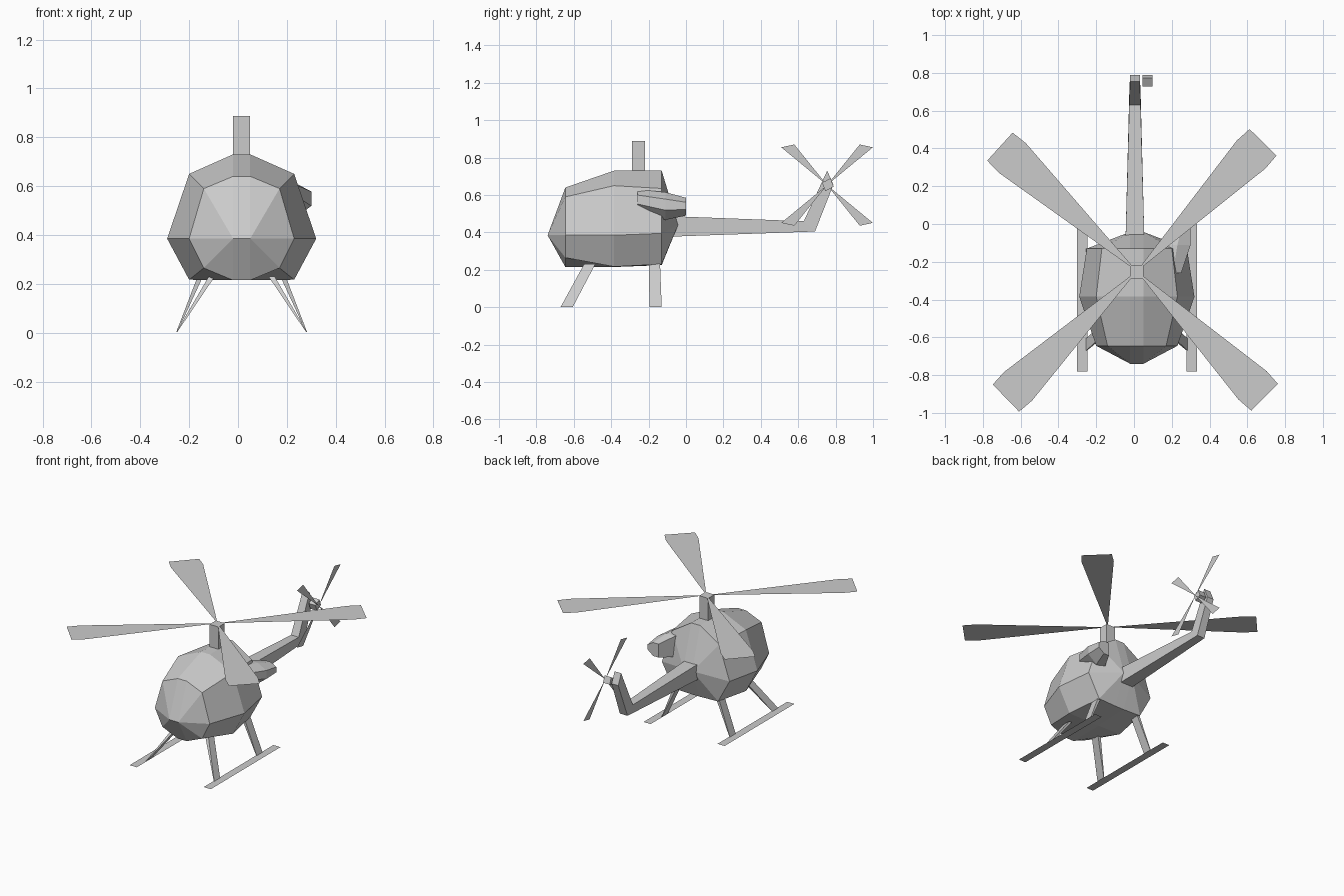
import bpy
import bmesh
from math import cos, sin, radians
from mathutils import Vector

cube = bpy.data.objects.get("Cube")
if cube:
    bpy.data.objects.remove(cube)

grey = bpy.data.materials.new("plain grey")
grey.use_nodes = True
grey.diffuse_color = (0.6, 0.6, 0.6, 1)
grey.node_tree.nodes["Principled BSDF"].inputs["Base Color"].default_value = grey.diffuse_color

CX = 0.015  # centre line of the fuselage


def finish(name, bm):
    """Weld, fix normals and link a flat shaded object."""
    bmesh.ops.remove_doubles(bm, verts=bm.verts, dist=0.0005)
    bmesh.ops.recalc_face_normals(bm, faces=bm.faces)
    mesh = bpy.data.meshes.new(name)
    bm.to_mesh(mesh)
    bm.free()
    mesh.materials.append(grey)
    obj = bpy.data.objects.new(name, mesh)
    bpy.context.collection.objects.link(obj)
    return obj


def loft(name, rings, caps=True):
    """Skin matching closed rings of points."""
    bm = bmesh.new()
    loops = [[bm.verts.new(p) for p in ring] for ring in rings]
    n = len(loops[0])
    for a, b in zip(loops, loops[1:]):
        for i in range(n):
            j = (i + 1) % n
            bm.faces.new((a[i], a[j], b[j], b[i]))
    if caps:
        bm.faces.new(loops[0])
        bm.faces.new(loops[-1])
    return finish(name, bm)


def sheets(name, outlines):
    """Flat faces, one for each outline."""
    bm = bmesh.new()
    for outline in outlines:
        bm.faces.new([bm.verts.new(p) for p in outline])
    return finish(name, bm)


def box(name, x0, x1, y0, y1, z0, z1):
    return loft(name, [[(x0, y0, z), (x1, y0, z), (x1, y1, z), (x0, y1, z)] for z in (z0, z1)])


# Fuselage: mirrored half sections from nose to tail, each (half width, height)
def section(y, half):
    right = [(CX + w, y, z) for w, z in half]
    left = [(CX - w, y, z) for w, z in reversed(half)]
    return right + left


MID = 0.035  # half width of the flat centre strip
loft("fuselage", [
    section(-0.74, [(MID, 0.385)] * 5),
    section(-0.645, [(MID, 0.64), (0.155, 0.59), (0.215, 0.385), (0.155, 0.265), (MID, 0.215)]),
    section(-0.385, [(MID, 0.73), (0.215, 0.65), (0.305, 0.385), (0.215, 0.217), (MID, 0.215)]),
    section(-0.13, [(MID, 0.73), (0.185, 0.635), (0.265, 0.395), (0.175, 0.23), (MID, 0.225)]),
    section(-0.042, [(MID, 0.44)] * 5),
], caps=False)

# Tail boom bending up into the fin
boom = []
for half, top, low in [
    (0.05, (-0.09, 0.487), (-0.09, 0.377)),
    (0.03, (0.63, 0.46), (0.69, 0.405)),
    (0.026, (0.755, 0.73), (0.788, 0.655)),
]:
    boom.append([(0.005 + s * half, *p) for s, p in ((-1, top), (1, top), (1, low), (-1, low))])
loft("tail_boom", boom)

# Exhaust pod on the left flank: six sided sections
pod = []
for y, x0, x1, z0, z1 in [
    (-0.26, 0.16, 0.25, 0.51, 0.63),
    (-0.11, 0.16, 0.30, 0.467, 0.615),
    (0.0, 0.215, 0.30, 0.49, 0.585),
]:
    h, xm = z1 - z0, (x0 + x1) / 2
    pod.append([(x0, y, z0), (xm, y, z0), (x1, y, z0 + h * 0.35),
                (x1, y, z0 + h * 0.75), (xm, y, z1), (x0, y, z1)])
loft("exhaust_pod", pod)

# Main rotor: mast and four thin tapered blades
box("rotor_mast", CX - MID, CX + MID, -0.29, -0.22, 0.70, 0.888)
hub = Vector((CX, -0.25, 0.89))
blades = []
for angle, reach in ((45.6, 0.955), (137.7, 0.98), (224.1, 0.965), (315.4, 0.95)):
    a = radians(angle)
    along, side = Vector((cos(a), sin(a), 0)), Vector((-sin(a), cos(a), 0))
    blades.append([hub + along * r + side * w for r, w in (
        (0, 0), (reach - 0.09, -0.106), (reach, -0.1), (reach, 0.1), (reach - 0.09, 0.106))])
sheets("main_rotor_blades", blades)

# Tail rotor: small hub beside the fin with four thin blades
lower = [(0.745, 0.62), (0.79, 0.645), (0.772, 0.69), (0.728, 0.665)]
loft("tail_rotor_hub", [[(x, y, z) for y, z in lower] for x in (0.045, 0.097)])
ty, tz, tx = 0.754, 0.653, 0.105
sheets("tail_rotor_blades", [
    [(tx, ty, tz), (tx, ty + sy * 0.245, tz + sz * 0.202), (tx, ty + sy * 0.175, tz + sz * 0.217)]
    for sy in (-1, 1) for sz in (-1, 1)])

# Landing gear: flat skids on splayed, tapering legs
for name, s in (("left", 1), ("right", -1)):
    inner, outer = CX + s * 0.262, CX + s * 0.318
    sheets(name + "_skid", [[(inner, -0.78, 0.002), (outer, -0.78, 0.002),
                             (outer, 0, 0.002), (inner, 0, 0.002)]])
    for end, x, z, top, foot in (
        ("front", 0.11, 0.23, (-0.545, -0.485), (-0.67, -0.605)),
        ("rear", 0.14, 0.27, (-0.2, -0.14), (-0.195, -0.13)),
    ):
        rings = []
        for px, thick, (y0, y1), pz in ((x, 0.025, top, z), (0.264, 0.004, foot, 0.002)):
            a, b = CX + s * px, CX + s * (px + thick)
            rings.append([(a, y0, pz), (b, y0, pz), (b, y1, pz), (a, y1, pz)])
        loft(f"{name}_{end}_leg", rings)
